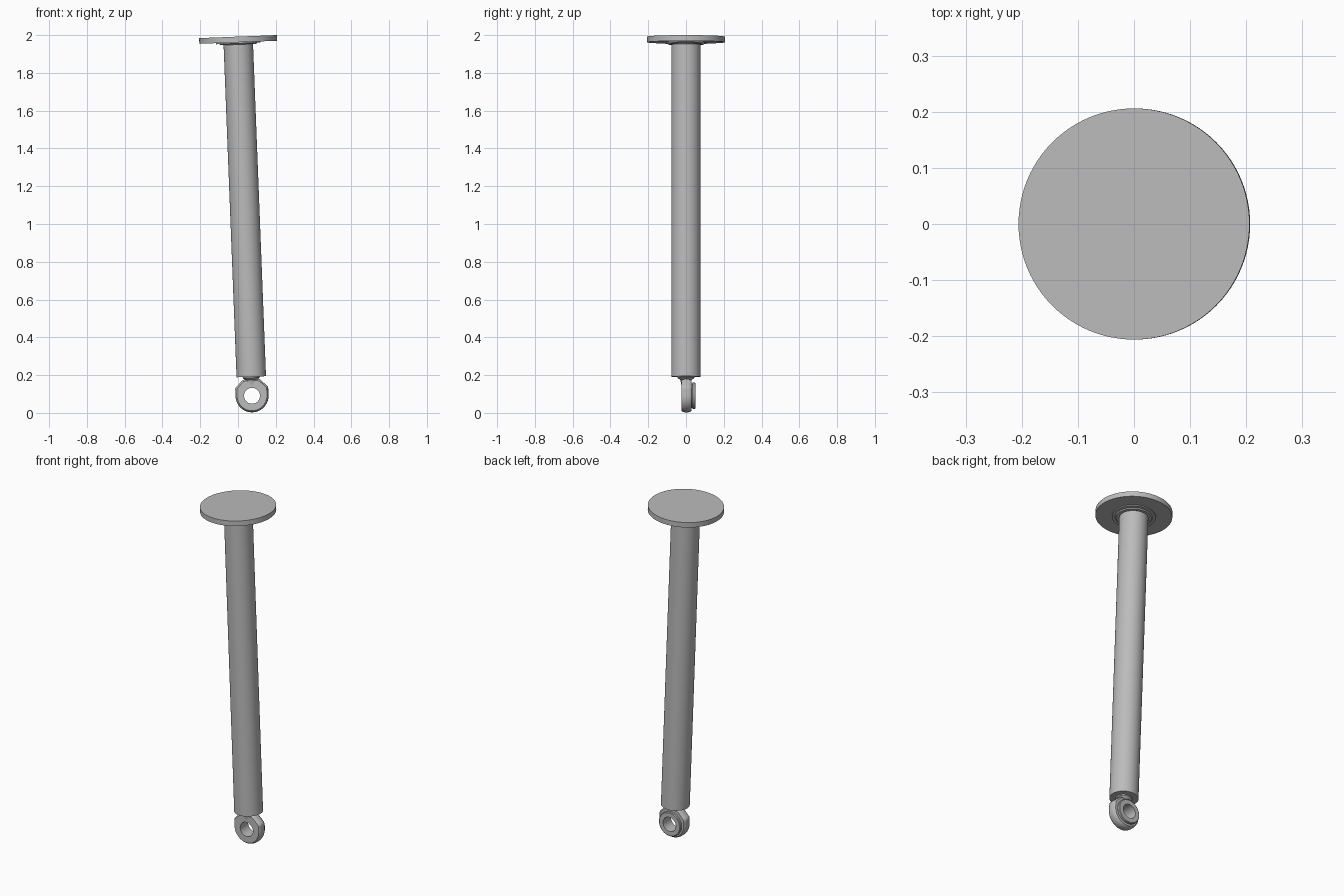
import bpy, bmesh, math
from mathutils import Matrix

cube = bpy.data.objects.get("Cube")
if cube:
    bpy.data.objects.remove(cube, do_unlink=True)

steel = bpy.data.materials.new("grey_steel")
steel.use_nodes = True
GREY = (0.5, 0.5, 0.5, 1)
steel.diffuse_color = GREY
steel.node_tree.nodes["Principled BSDF"].inputs["Base Color"].default_value = GREY

# The whole strut leans slightly sideways about the top centre of the plate
LEAN = Matrix.Translation((0, 0, 1.992)) @ Matrix.Rotation(-0.039, 4, "Y")
EYE_DEPTH = -1.903


def finish(name, bm, angle=35):
    bmesh.ops.recalc_face_normals(bm, faces=bm.faces)
    mesh = bpy.data.meshes.new(name)
    bm.to_mesh(mesh)
    bm.free()
    mesh.materials.append(steel)
    obj = bpy.data.objects.new(name, mesh)
    bpy.context.collection.objects.link(obj)
    obj.matrix_world = LEAN
    bpy.ops.object.select_all(action="DESELECT")
    obj.select_set(True)
    bpy.context.view_layer.objects.active = obj
    bpy.ops.object.shade_smooth_by_angle(angle=math.radians(angle))
    return obj


def join_rings(bm, rings, closed):
    pairs = list(zip(rings, rings[1:]))
    if closed:
        pairs.append((rings[-1], rings[0]))
    for a, b in pairs:
        for i in range(len(a)):
            j = (i + 1) % len(a)
            bm.faces.new((a[i], a[j], b[j], b[i]))


def turned(name, profile, sides=64):
    """Solid of revolution about the strut axis from (radius, height) points."""
    bm = bmesh.new()
    rings = []
    for r, z in profile:
        angles = [2 * math.pi * i / sides for i in range(sides)]
        rings.append([bm.verts.new((r * math.cos(t), r * math.sin(t), z)) for t in angles])
    join_rings(bm, rings, False)
    bm.faces.new(rings[0])
    bm.faces.new(rings[-1])
    return finish(name, bm)


def round_outline(t):
    return 1.0


def shouldered_outline(t):
    """Round below, straight sides and sloping shoulders above."""
    c, s = abs(math.cos(t)), math.sin(t)
    if s <= 0:
        return 1.0
    return min(1 / max(c, 1e-6), 1 / s, 1.5 / (c + s))


def eye_ring(name, profile, hole, outline, sides=64):
    """Ring about the pin axis: (radius, y) outer points around a round hole."""
    bm = bmesh.new()
    section = [(r, y, outline) for r, y in profile]
    section += [(hole, profile[-1][1], round_outline), (hole, profile[0][1], round_outline)]
    rings = []
    for r, y, shape in section:
        ring = []
        for i in range(sides):
            t = 2 * math.pi * i / sides
            d = r * shape(t)
            ring.append(bm.verts.new((d * math.cos(t), y, EYE_DEPTH + d * math.sin(t))))
        rings.append(ring)
    join_rings(bm, rings, True)
    return finish(name, bm)


# Top plate and the stepped collar under it
turned("top_plate", [(0.206, 0), (0.206, -0.03)], 96)
turned("plate_collar", [(0.118, -0.028), (0.118, -0.036), (0.1, -0.036), (0.095, -0.042)])

# Long tube
turned("strut_tube", [(0.078, -0.03), (0.078, -1.802)])

# Flared neck between tube and eye
turned("eye_neck", [(0.046, -1.8), (0.044, -1.808), (0.03, -1.82), (0.024, -1.85)], 32)

# Eye body with softened edges, and the stepped bearing sleeve behind it
eye_ring("mounting_eye",
         [(0.079, -0.025), (0.085, -0.018), (0.0875, -0.005),
          (0.0875, 0.01), (0.085, 0.023), (0.079, 0.03)],
         0.042, shouldered_outline)
eye_ring("bearing_sleeve",
         [(0.064, 0.028), (0.064, 0.034), (0.071, 0.036), (0.071, 0.047), (0.067, 0.05)],
         0.042, round_outline)
